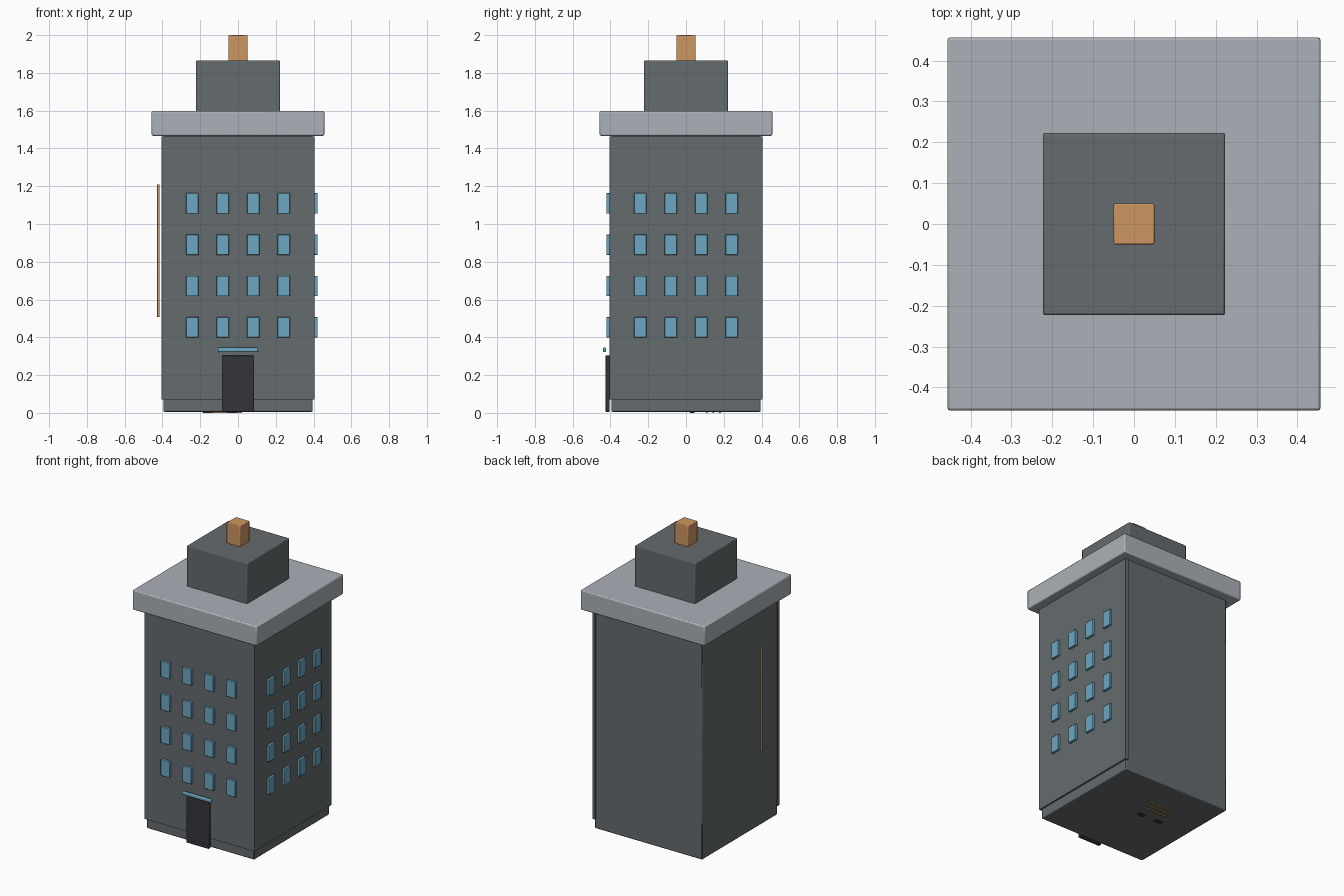
import bpy

if "Cube" in bpy.data.objects:
    bpy.data.objects.remove(bpy.data.objects["Cube"])


def material(name, rgb):
    m = bpy.data.materials.new(name)
    m.diffuse_color = (*rgb, 1)
    m.use_nodes = True
    m.node_tree.nodes["Principled BSDF"].inputs["Base Color"].default_value = m.diffuse_color
    return m


WALL = material("slate wall", (0.130, 0.146, 0.158))
TRIM = material("pale grey trim", (0.41, 0.44, 0.48))
COPPER = material("copper orange", (0.61, 0.31, 0.12))
GLASS = material("window blue", (0.15, 0.39, 0.54))
DOOR = material("door black", (0.036, 0.034, 0.044))


def box(name, xs, ys, zs, mat, bevel=0.0):
    """Box from min/max pairs, with an optional small edge bevel."""
    bpy.ops.mesh.primitive_cube_add(size=1, location=[sum(p) / 2 for p in (xs, ys, zs)])
    ob = bpy.context.object
    ob.name = name
    ob.scale = [p[1] - p[0] for p in (xs, ys, zs)]
    bpy.ops.object.transform_apply(location=False, rotation=False, scale=True)
    ob.data.materials.append(mat)
    if bevel:
        mod = ob.modifiers.new("edge", "BEVEL")
        mod.width = bevel
        mod.segments = 2
        bpy.ops.object.shade_smooth_by_angle()
    return ob


def sym(h):
    return (-h, h)


# Main tower block and its two facade panels
box("tower_core", sym(0.395), sym(0.395), (0.006, 1.475), WALL, 0.006)
box("front_facade", sym(0.405), (-0.406, -0.385), (0.07, 1.462), WALL)
box("right_facade", (0.385, 0.406), sym(0.405), (0.07, 1.462), WALL)

# Stepped roof
box("roof_slab", sym(0.457), sym(0.457), (1.467, 1.598), TRIM, 0.007)
box("roof_room", sym(0.223), sym(0.223), (1.59, 1.865), WALL, 0.005)
box("chimney", sym(0.05), sym(0.05), (1.86, 2.0), COPPER, 0.004)

# Window grids on the front and right
for row in range(4):
    z = 0.453 + row * 0.2187
    zs = (z - 0.054, z + 0.054)
    for col in range(4):
        c = -0.242 + col * 0.1613
        span = (c - 0.033, c + 0.033)
        box(f"front_window_{row}_{col}", span, (-0.422, -0.404), zs, GLASS, 0.003)
        box(f"right_window_{row}_{col}", (0.404, 0.422), span, zs, GLASS, 0.003)

# Entrance
box("door", sym(0.082), (-0.427, -0.404), (0.006, 0.304), DOOR, 0.004)
box("door_canopy", sym(0.107), (-0.440, -0.423), (0.322, 0.346), GLASS, 0.006)

# Slim upright strip on the left side
box("side_strip", (-0.428, -0.415), (-0.202, -0.189), (0.508, 1.21), COPPER, 0.002)

# Small slats under the base
for i in range(3):
    y = 0.11 + i * 0.035
    box(f"base_slat_{i}", (-0.16, 0.02), (y - 0.004, y + 0.004), (0, 0.007), COPPER)
for i, x in enumerate((-0.16, -0.03)):
    box(f"base_pad_{i}", (x - 0.025, x + 0.025), (0.02, 0.045), (0, 0.007), DOOR)
